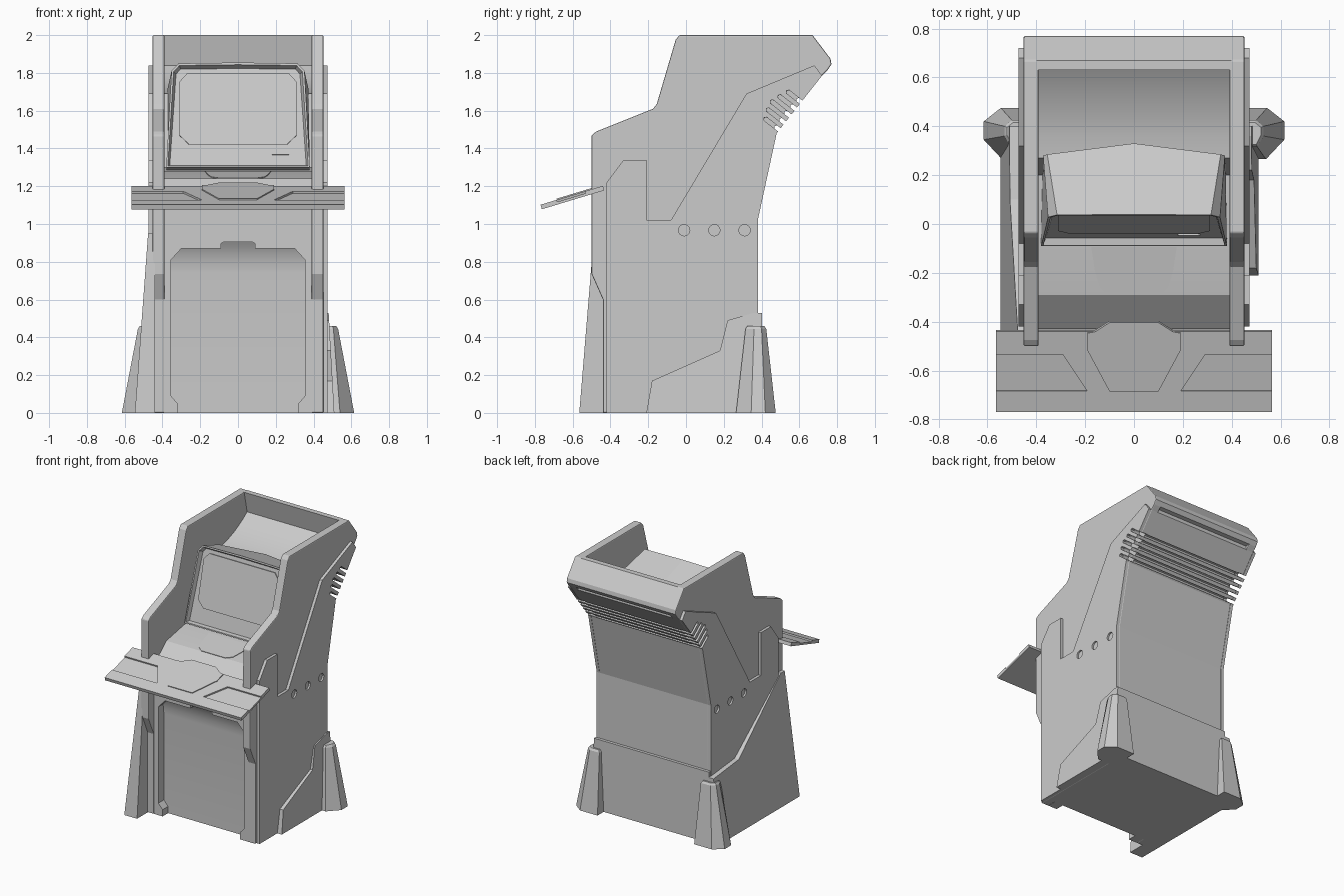
import bpy, bmesh, math
from mathutils import Vector

if "Cube" in bpy.data.objects:
    bpy.data.objects.remove(bpy.data.objects["Cube"])


def loft(name, rings, bevel=0.0):
    """Closed solid through a sequence of equal-length 3D rings."""
    bm = bmesh.new()
    vs = [[bm.verts.new(p) for p in r] for r in rings]
    n = len(vs[0])
    for a, b in zip(vs, vs[1:]):
        for i in range(n):
            j = (i + 1) % n
            bm.faces.new((a[i], a[j], b[j], b[i]))
    bm.faces.new(vs[0])
    bm.faces.new(vs[-1])
    bmesh.ops.recalc_face_normals(bm, faces=bm.faces)
    me = bpy.data.meshes.new(name)
    bm.to_mesh(me)
    bm.free()
    ob = bpy.data.objects.new(name, me)
    bpy.context.collection.objects.link(ob)
    if bevel:
        m = ob.modifiers.new("bevel", 'BEVEL')
        m.width, m.segments, m.limit_method = bevel, 2, 'ANGLE'
        m.angle_limit = math.radians(50)
    return ob


def side(a, b, d):      # profile in y, z swept along x
    return (d, a, b)


def front(a, b, d):     # profile in x, z swept along y
    return (a, d, b)


def slope(y, z, dy, dz):
    """Mapping onto a tilted plane: x, distance up the slope, height."""
    k = math.hypot(dy, dz)
    dy, dz = dy / k, dz / k
    return lambda a, b, d: (a, y + dy * b - dz * d, z + dz * b + dy * d)


def prism(name, pts, d0, d1, axes, bevel=0.0):
    return loft(name, [[axes(a, b, d) for a, b in pts] for d in (d0, d1)], bevel)


def mirror(half):
    """Complete an outline from its right half, listed bottom to top."""
    return half + [(-a, b) for a, b in reversed(half)]


def vented_edge(scale):
    """Sloping rear edge with five slots; scale sets how deep they are."""
    p, q = Vector((0.72, 1.785)), Vector((0.48, 1.48))
    u = (q - p).normalized()
    inward = Vector((-0.79, 0.62))
    pts = [p]
    for f, depth in ((.46, .09), (.58, .11), (.70, .125), (.82, .115), (.94, .095)):
        c = p.lerp(q, f)
        a, b = c - u * 0.011, c + u * 0.011
        depth *= scale
        pts += [a, a + inward * depth, c + inward * (depth + .008), b + inward * depth, b]
    return [tuple(v) for v in pts + [q]]


LOWER = [(0.38, 1.02), (0.38, 0.0)]
REAR = vented_edge(1) + LOWER
HOOD = [(0.67, 2.0), (0.765, 1.875), (0.77, 1.845), (0.75, 1.815)]

# Solid core between the side panels, with shallow slots across the back
core = prism("cabinet_core", [
    (-.37, 0), (-.37, .74), (-.376, .79), (-.39, .84), (-.41, .88), (-.43, .91),
    (-.43, 1.12), (-.29, 1.24), (-.08, 1.28), (.2, 1.3), (.27, 1.69), (.36, 1.70),
    (.44, 1.722), (.52, 1.753), (.60, 1.795), (.665, 1.84), (.63, 2.0)]
    + HOOD + [(.718, 1.812)] + vented_edge(.25) + LOWER, -.4, .4, side)
bpy.context.view_layer.objects.active = core
core.select_set(True)
bpy.ops.object.shade_smooth_by_angle(angle=math.radians(12))

# Side panels with raised trim, bolt recesses and rear feet
PANEL = [(-.44, 0), (-.44, .6), (-.5, .735), (-.5, 1.47), (-.475, 1.49), (-.175, 1.61),
         (-.155, 1.635), (-.055, 1.975), (-.035, 2.0)] + HOOD + REAR
TRIM = [(-.42, 0), (-.42, 1.22), (-.33, 1.34), (-.21, 1.34), (-.21, 1.02), (-.08, 1.02),
        (.32, 1.69), (.68, 1.84)] + REAR
FOOT_LOW = [(.40, .475), (.545, .475), (.615, .42), (.615, .345), (.54, .265), (.40, .265)]
FOOT_MID = [(.42, .425), (.50, .425), (.53, .40), (.53, .36), (.505, .315), (.42, .315)]
FOOT_TOP = [(.43, .415), (.495, .415), (.52, .395), (.52, .365), (.50, .325), (.43, .325)]
for s, tag in ((-1, "left"), (1, "right")):
    prism("side_panel_" + tag, PANEL, s * .39, s * .452, side, .008)
    trim = prism("side_trim_" + tag, TRIM, s * .45, s * .473, side)
    for i in range(3):
        ring = [(-.01 + .16 * i + .03 * math.cos(k * math.pi / 8),
                 .967 + .03 * math.sin(k * math.pi / 8)) for k in range(16)]
        cut = prism(f"bolt_cutter_{tag}_{i}", ring, s * .46, s * .5, side)
        cut.hide_render = True
        cut.hide_viewport = True
        m = trim.modifiers.new("bolt_recess", 'BOOLEAN')
        m.operation, m.object = 'DIFFERENCE', cut
    loft("rear_foot_" + tag, [[(s * x, y, z) for x, y in ring] for ring, z in
                              ((FOOT_LOW, 0), (FOOT_MID, .445), (FOOT_TOP, .46))])

# Base skirt: back plate, right cover and the larger left wedge
prism("base_back", [(-.47, 0), (.47, 0), (.47, .53), (-.47, .53)], .37, .402, front)
RIGHT = [(-.21, 0), (-.18, .17), (.18, .33), (.22, .49), (.36, .53), (.402, .53), (.402, 0)]
loft("base_cover_right", [[(.46, y, z) for y, z in RIGHT],
                          [(.48 + .03 * (1 - z / .53), y, z) for y, z in RIGHT]])
LEFT = [(-.565, 0), (-.487, .95), (-.44, .95), (.10, .52), (.402, .49), (.402, 0)]
loft("base_wedge_left", [[(-.44, y, z) for y, z in LEFT],
                         [(-.476 - .07 * (1 - z / .95), y, z) for y, z in LEFT]])

# Front frame around the recessed door
DOOR = [(.32, 0), (.32, .05), (.355, .09), (.355, .81), (.30, .87), (.09, .87),
        (.09, .895), (.06, .92)]
prism("front_door_frame", [(.392, 0), (.392, 1.11), (-.392, 1.11), (-.392, 0)]
      + [(-x, z) for x, z in DOOR] + DOOR[::-1], -.435, -.365, front)

# Control shelf: thin slab, layered plates and central tray
deck = slope(-.763, 1.078, .33, .1)
prism("shelf_slab", mirror([(.565, 0), (.565, .345)]), 0, .014, deck)
prism("shelf_front_plate", mirror([(.565, 0), (.565, .09)]), .012, .025, deck)
prism("shelf_rear_plate", mirror([(.19, .088), (.29, .245), (.565, .245), (.565, .345)]),
      .012, .025, deck)
prism("shelf_tray", mirror([(.10, .09), (.19, .265), (.19, .34), (.16, .345), (.10, .385)]),
      .005, .031, deck)

# Raised plate on the control panel
panel = slope(-.29, 1.24, .21, .04)
prism("control_plate", mirror([(.10, -.0), (.14, .03), (.16, .1), (.175, .2)]),
      -.005, .004, panel)

# Monitor housing with recessed face
LEAN = .2315


def face_y(z):
    return -.09 + LEAN * (z - 1.30)


outline = mirror([(.38, 1.30), (.352, 1.81), (.315, 1.85)])
outline.insert(3, (0, 1.855))
back = [(.375, .28, 1.25), (.372, .28, 1.72), (.355, .285, 1.75)]
back = back + [(0, .33, 1.755)] + [(-x, y, z) for x, y, z in reversed(back)]
monitor = loft("monitor_housing", [[(x, face_y(z), z) for x, z in outline], back])
bm = bmesh.new()
bm.from_mesh(monitor.data)
f = min((f for f in bm.faces if len(f.verts) == 7), key=lambda f: f.calc_center_median().y)
bmesh.ops.inset_individual(bm, faces=[f], thickness=.012, depth=0)
bmesh.ops.inset_individual(bm, faces=[f], thickness=.014, depth=-.03)
bm.to_mesh(monitor.data)
bm.free()

# Screen glass and slot below it, lying on the recessed face
screen = slope(-.09 + .03, 1.293, LEAN, 1)
prism("screen_glass", mirror([(.26, .13), (.31, .18), (.31, .47), (.27, .515)]),
      -.004, .01, screen)
prism("screen_slot", [(.18, .075), (.27, .075), (.27, .085), (.18, .085)], -.004, .006, screen)
